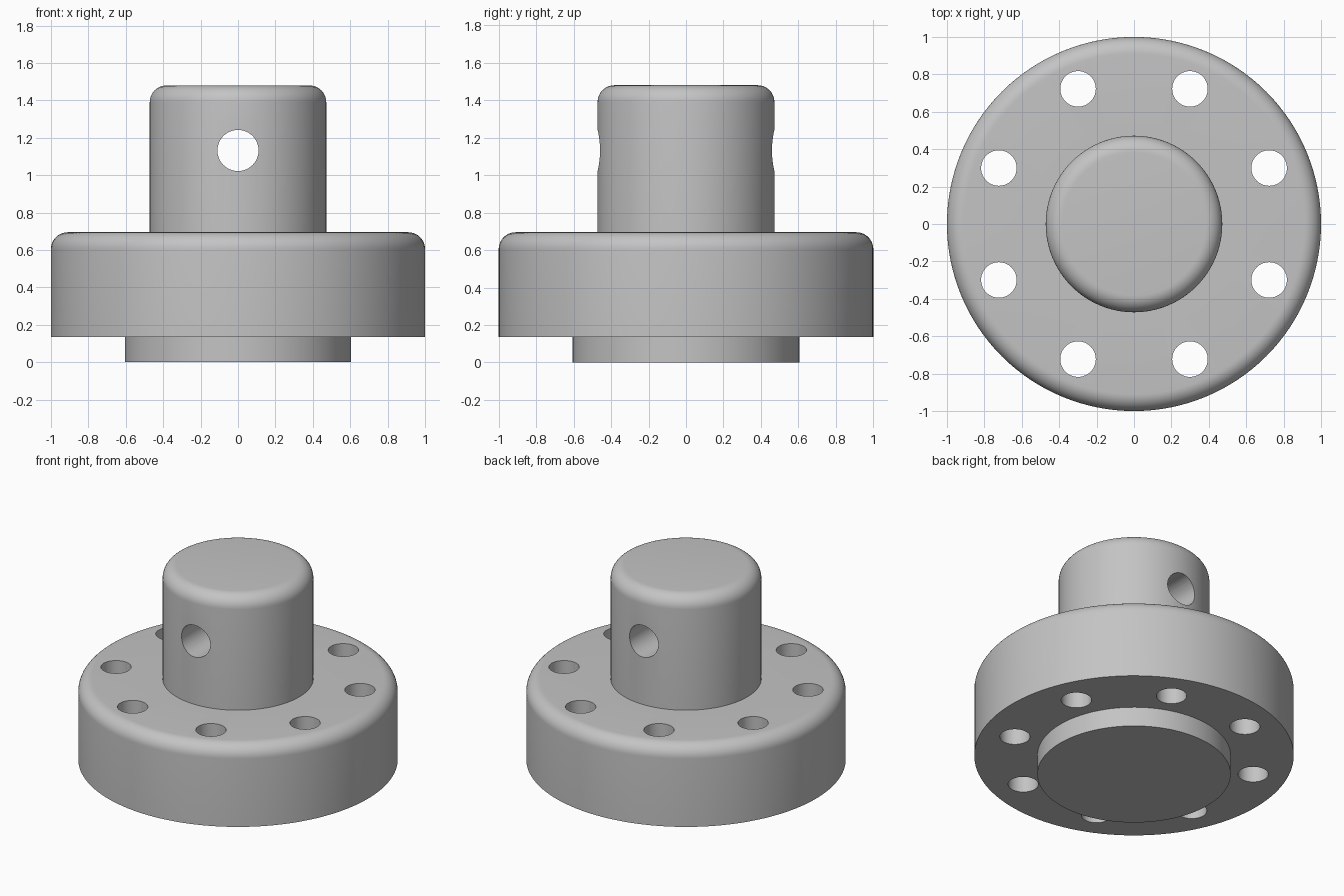
import bpy, bmesh, math
from mathutils import Matrix

cube = bpy.data.objects.get("Cube")
if cube:
    bpy.data.objects.remove(cube, do_unlink=True)

SEGMENTS = 128
FILLET = 0.09

steel = bpy.data.materials.new("grey_steel")
steel.use_nodes = True
colour = (0.55, 0.55, 0.55, 1)
steel.diffuse_color = colour
steel.node_tree.nodes["Principled BSDF"].inputs["Base Color"].default_value = colour


def make_object(name, bm):
    mesh = bpy.data.meshes.new(name)
    bmesh.ops.recalc_face_normals(bm, faces=bm.faces)
    bm.to_mesh(mesh)
    bm.free()
    mesh.materials.append(steel)
    obj = bpy.data.objects.new(name, mesh)
    bpy.context.collection.objects.link(obj)
    return obj


def rounded_rim(radius, top, steps=10):
    """Profile points of a quarter-round outer edge, from side to top."""
    angles = [math.pi / 2 * i / steps for i in range(steps + 1)]
    return [(radius - FILLET + FILLET * math.cos(a),
             top - FILLET + FILLET * math.sin(a)) for a in angles]


def lathe(name, profile):
    """Closed solid turned around z, with flat end caps."""
    bm = bmesh.new()
    turns = [2 * math.pi * i / SEGMENTS for i in range(SEGMENTS)]
    rings = [[bm.verts.new((r * math.cos(t), r * math.sin(t), z)) for t in turns]
             for r, z in profile]
    for low, high in zip(rings, rings[1:]):
        for i in range(SEGMENTS):
            j = (i + 1) % SEGMENTS
            bm.faces.new((low[i], low[j], high[j], high[i]))
    bm.faces.new(rings[0])
    bm.faces.new(rings[-1])
    return make_object(name, bm)


# Turned body: locating spigot, flange and shaft
hub = lathe("flanged_hub",
            [(0.605, 0), (0.605, 0.135), (1, 0.135)]
            + rounded_rim(1, 0.695)
            + [(0.472, 0.695)]
            + rounded_rim(0.472, 1.48))

# Cutters: eight bolt holes and one cross hole through the shaft
bm = bmesh.new()
for i in range(8):
    angle = math.radians(22.5 + 45 * i)
    place = Matrix.Translation((0.782 * math.cos(angle), 0.782 * math.sin(angle), 0.4))
    bmesh.ops.create_cone(bm, cap_ends=True, segments=48, radius1=0.095,
                          radius2=0.095, depth=1, matrix=place)
place = Matrix.Translation((0, 0, 1.132)) @ Matrix.Rotation(math.pi / 2, 4, "X")
bmesh.ops.create_cone(bm, cap_ends=True, segments=48, radius1=0.11,
                      radius2=0.11, depth=1.4, matrix=place)
cutter = make_object("hole_cutter", bm)
cutter.hide_render = True

drill = hub.modifiers.new("drilled_holes", "BOOLEAN")
drill.operation = "DIFFERENCE"
drill.solver = "EXACT"
drill.object = cutter

# Bake the holes, drop the cutter and smooth the curved walls
bpy.ops.object.select_all(action="DESELECT")
hub.select_set(True)
bpy.context.view_layer.objects.active = hub
bpy.ops.object.modifier_apply(modifier=drill.name)
bpy.data.objects.remove(cutter, do_unlink=True)
bpy.ops.object.shade_smooth_by_angle(angle=math.radians(30))
